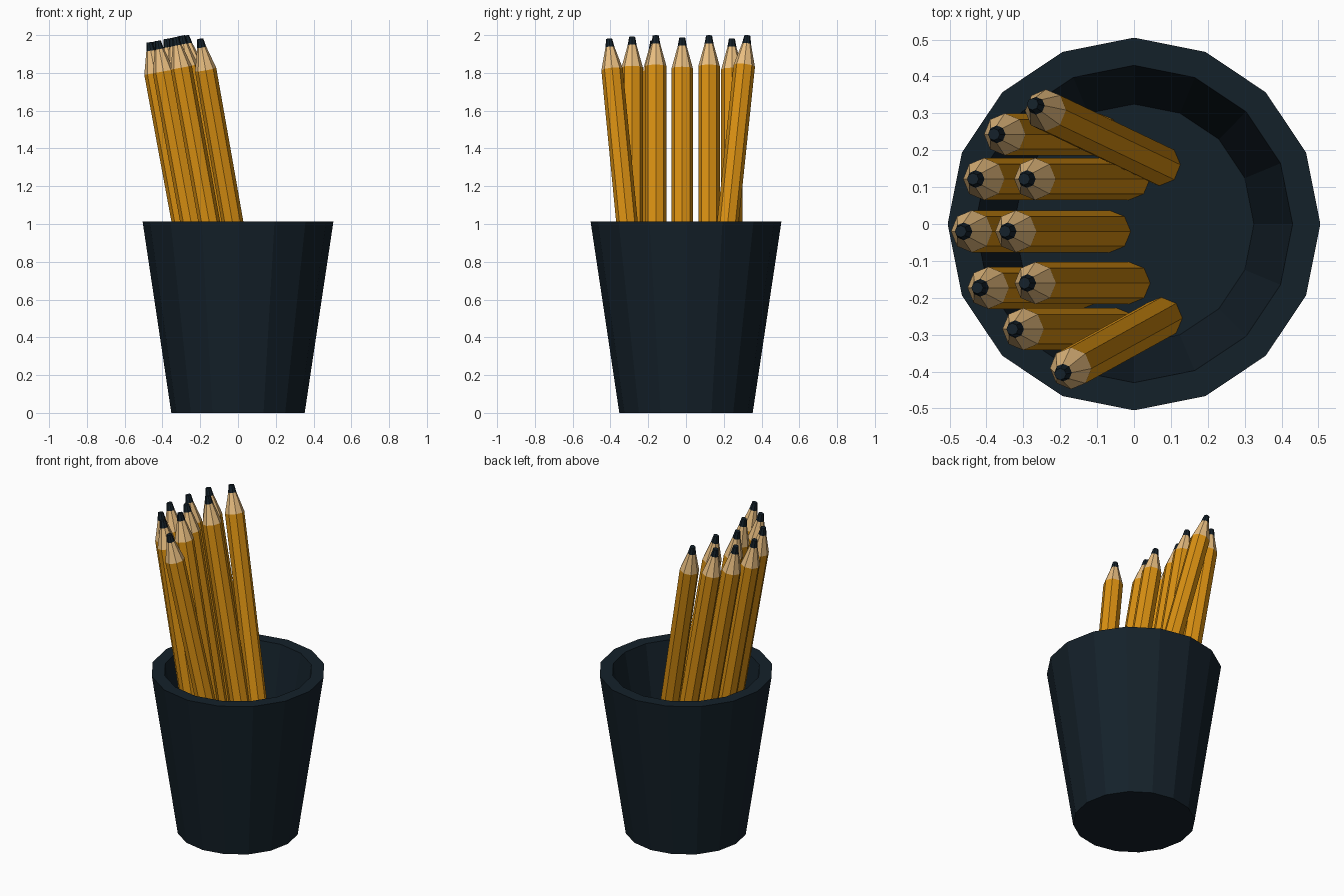
import bpy
from math import cos, sin, pi
from mathutils import Vector

if "Cube" in bpy.data.objects:
    bpy.data.objects.remove(bpy.data.objects["Cube"])


def material(name, rgb):
    m = bpy.data.materials.new(name)
    m.diffuse_color = (*rgb, 1)
    m.use_nodes = True
    m.node_tree.nodes["Principled BSDF"].inputs["Base Color"].default_value = m.diffuse_color
    return m


DARK = material("dark_navy", (0.007, 0.015, 0.023))
PAINT = material("orange_paint", (0.70, 0.28, 0.006))
WOOD = material("bare_wood", (0.82, 0.52, 0.22))


def lathe(name, sides, profile, mats, seg_mats):
    """Flat-shaded ring stack from (radius, height) points, capped at both ends."""
    verts = [(r * cos(2 * pi * i / sides), r * sin(2 * pi * i / sides), z)
             for r, z in profile for i in range(sides)]
    faces, ids = [tuple(reversed(range(sides)))], [seg_mats[0]]
    for k in range(len(profile) - 1):
        for i in range(sides):
            j = (i + 1) % sides
            a, b = k * sides, (k + 1) * sides
            faces.append((a + i, a + j, b + j, b + i))
            ids.append(seg_mats[k])
    last = (len(profile) - 1) * sides
    faces.append(tuple(range(last, last + sides)))
    ids.append(seg_mats[-1])
    mesh = bpy.data.meshes.new(name)
    mesh.from_pydata(verts, [], faces)
    for m in mats:
        mesh.materials.append(m)
    for p, idx in zip(mesh.polygons, ids):
        p.material_index = idx
    obj = bpy.data.objects.new(name, mesh)
    bpy.context.collection.objects.link(obj)
    return obj


# Tapered cup: outer wall, rim, inner wall, raised floor
lathe("cup", 16, [(0.353, 0), (0.505, 1.012), (0.43, 1.012), (0.325, 0.43)],
      [DARK], [0, 0, 0])


# Pencil: painted body, sharpened wood cone, dark lead
def pencil(name, tip, run):
    tip = Vector(tip)
    base = Vector((tip.x + run[0], tip.y + run[1], 0.42))
    axis = tip - base
    n = axis.length
    obj = lathe(name, 8, [(0.057, 0), (0.057, n - 0.165), (0.024, n - 0.045), (0.016, n)],
                [PAINT, WOOD, DARK], [0, 1, 2])
    obj.location = base
    obj.rotation_mode = 'QUATERNION'
    obj.rotation_quaternion = Vector((0, 0, 1)).rotation_difference(axis)


STRAIGHT = (0.285, 0)
pencils = [
    # outer row
    ((-0.47, -0.02, 1.962), STRAIGHT),
    ((-0.425, -0.173, 1.97), STRAIGHT),
    ((-0.437, 0.122, 1.967), STRAIGHT),
    ((-0.38, 0.243, 1.98), STRAIGHT),
    ((-0.33, -0.285, 1.99), STRAIGHT),
    # inner row
    ((-0.35, -0.02, 1.985), STRAIGHT),
    ((-0.297, -0.16, 1.997), STRAIGHT),
    ((-0.298, 0.122, 1.997), STRAIGHT),
    # angled pair
    ((-0.275, 0.325, 1.997), (0.345, -0.165)),
    ((-0.20, -0.407, 1.98), (0.275, 0.152)),
]
for i, (tip, run) in enumerate(pencils, 1):
    pencil(f"pencil_{i}", tip, run)
